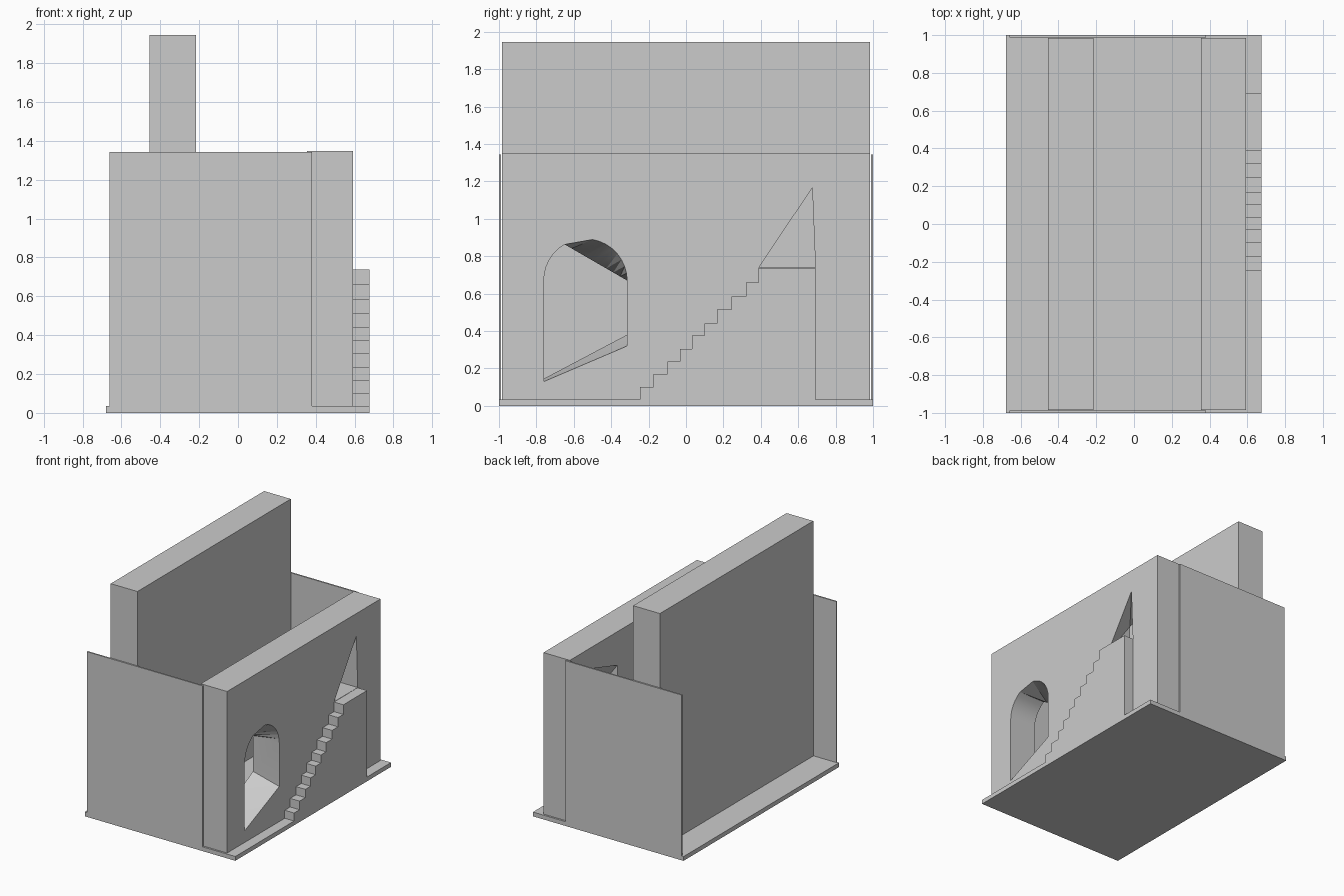
import bpy, bmesh, math

if "Cube" in bpy.data.objects:
    bpy.data.objects.remove(bpy.data.objects["Cube"])


def finish(name, bm):
    bmesh.ops.recalc_face_normals(bm, faces=bm.faces)
    me = bpy.data.meshes.new(name)
    bm.to_mesh(me)
    bm.free()
    ob = bpy.data.objects.new(name, me)
    bpy.context.collection.objects.link(ob)
    return ob


def loft_x(name, rings):
    """Closed solid through (x, yz-profile) rings."""
    bm = bmesh.new()
    loops = [[bm.verts.new((x, y, z)) for y, z in prof] for x, prof in rings]
    n = len(loops[0])
    for a, b in zip(loops, loops[1:]):
        for i in range(n):
            j = (i + 1) % n
            bm.faces.new((a[i], a[j], b[j], b[i]))
    bm.faces.new(loops[0])
    bm.faces.new(loops[-1])
    bmesh.ops.triangulate(bm, faces=[f for f in bm.faces if len(rings) > 2])
    return finish(name, bm)


def box(name, x0, x1, y0, y1, z0, z1):
    prof = [(y0, z0), (y1, z0), (y1, z1), (y0, z1)]
    return loft_x(name, [(x0, prof), (x1, prof)])


def cut(target, name, outer, inner):
    cutter = loft_x(name, [(0.33, inner), (X0, inner), (X1, outer), (0.62, outer)])
    cutter.hide_render = True
    mod = target.modifiers.new(name, 'BOOLEAN')
    mod.operation = 'DIFFERENCE'
    mod.solver = 'EXACT'
    mod.object = cutter
    bpy.context.view_layer.objects.active = target
    bpy.ops.object.modifier_apply(modifier=mod.name)
    bpy.data.objects.remove(cutter, do_unlink=True)


X0, X1 = 0.355, 0.592

# Floor slab, tall rear wall and thin end panels
box("base_slab", -0.678, 0.676, -1, 1, 0, 0.035)
box("tall_wall", -0.455, -0.215, -0.985, 0.985, 0.035, 1.945)
for name, s in (("front_panel", -1), ("back_panel", 1)):
    y0, y1 = sorted((s * 0.988, s * 1.0))
    box(name, -0.66, 0.382, y0, y1, 0, 1.343)

# Thick wall with openings
wall = box("stair_wall", X0, X1, -0.985, 0.985, 0.035, 1.348)

# Arched window: full arch outside, chord-cut arch inside, sloping sill
cy, cz, r = -0.5375, 0.67, 0.2225


def arc(deg):
    a = math.radians(deg)
    return (cy + r * math.cos(a), cz + r * math.sin(a))


right = [arc(8 * i) for i in range(12)][:12]
right = [arc(10 * i) for i in range(9)]
left = [arc(120 + 10 * i) for i in range(7)]
(ay, az), (by, bz) = right[0], left[0]
chord = [(ay + (by - ay) * i / 9, az + (bz - az) * i / 9) for i in range(9)]
cut(wall, "window_cutter",
    [(-0.76, 0.13), (-0.315, 0.32)] + right + left,
    [(-0.76, 0.145), (-0.315, 0.38)] + chord + left)

# Doorway at the stair head: triangle outside, four-sided inside
cut(wall, "door_cutter",
    [(0.39, 0.74), (0.692, 0.74), (0.675, 1.165), (0.395, 0.7475)],
    [(0.375, 0.74), (0.692, 0.74), (0.675, 1.165), (0.375, 1.075)])

# Smooth the window arch, keep every corner sharp
bpy.ops.object.select_all(action='DESELECT')
wall.select_set(True)
bpy.context.view_layer.objects.active = wall
bpy.ops.object.shade_smooth_by_angle(angle=math.radians(15))

# Staircase with a landing
ys = [-0.245, -0.175, -0.1, -0.033, 0.033, 0.1, 0.167, 0.243, 0.32, 0.388]
zs = [0.1, 0.17, 0.237, 0.305, 0.375, 0.44, 0.515, 0.585, 0.66, 0.738]
profile = [(ys[0], 0.035)]
for i, (y, z) in enumerate(zip(ys, zs)):
    profile += [(y, z), (ys[i + 1] if i < 9 else 0.692, z)]
profile.append((0.692, 0.035))
loft_x("staircase", [(X1, profile), (0.676, profile)])
